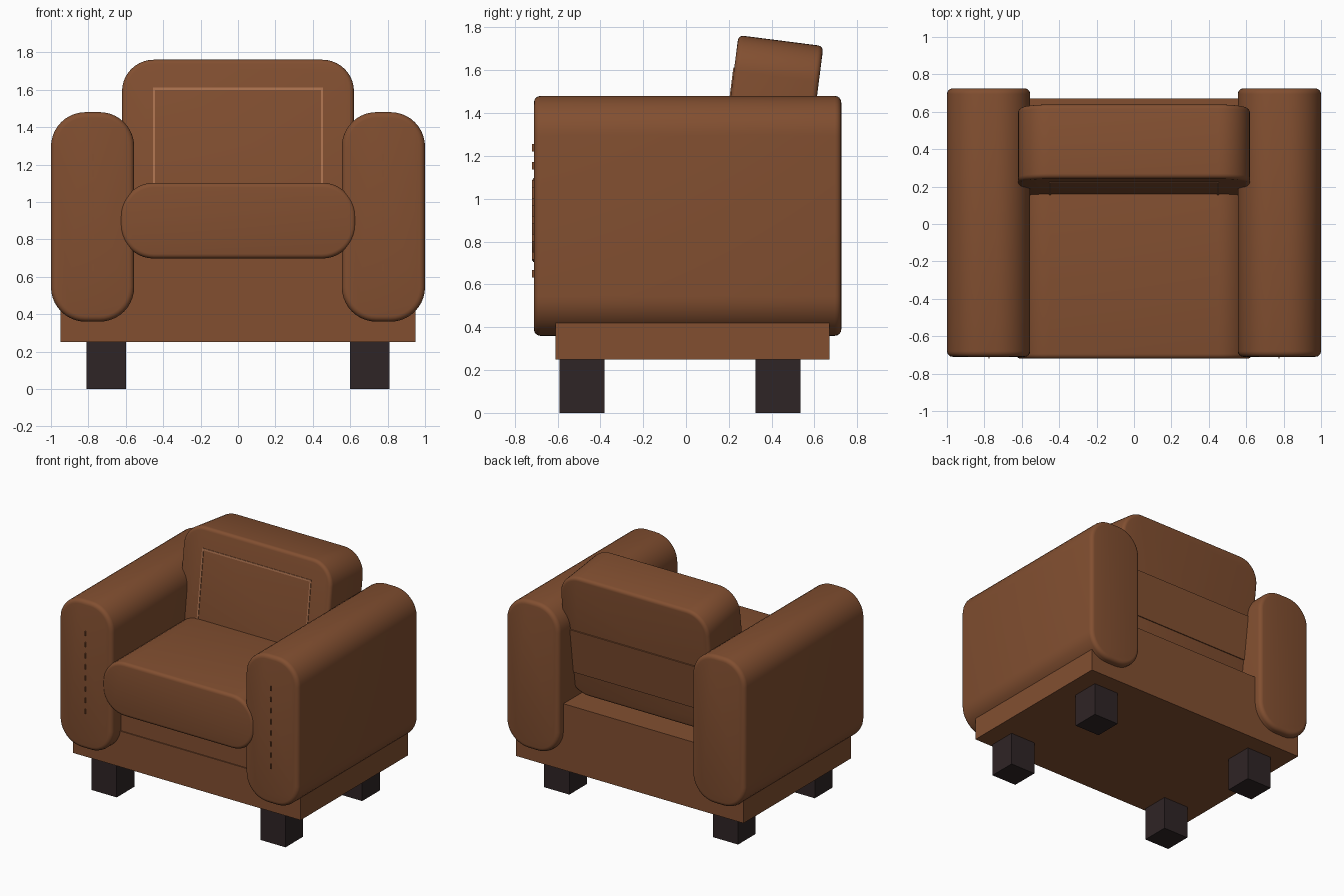
import bpy, bmesh, math
from mathutils import Matrix, Vector

if "Cube" in bpy.data.objects:
    bpy.data.objects.remove(bpy.data.objects["Cube"])


def material(name, rgb):
    m = bpy.data.materials.new(name)
    m.diffuse_color = (*rgb, 1)
    m.use_nodes = True
    m.node_tree.nodes["Principled BSDF"].inputs["Base Color"].default_value = m.diffuse_color
    return m


LEATHER = material("brown_leather", (0.223, 0.078, 0.030))
THREAD = material("light_brown_thread", (0.42, 0.17, 0.08))
WOOD = material("dark_wood", (0.028, 0.018, 0.019))


def block(name, size, loc, mat, radius=0, rim=0, tilt=0):
    """Box whose four depthwise edges get a big radius and whose end rims get a small one."""
    bm = bmesh.new()
    bmesh.ops.create_cube(bm, size=1)
    bmesh.ops.scale(bm, vec=size, verts=bm.verts)
    if radius:
        edges = [e for e in bm.edges
                 if abs(e.verts[0].co.y - e.verts[1].co.y) > size[1] * 0.5]
        bmesh.ops.bevel(bm, geom=edges, offset=radius, segments=10,
                        profile=0.5, affect='EDGES')
    if rim:
        edges = [e for e in bm.edges
                 if abs(e.verts[0].co.y - e.verts[1].co.y) < 1e-5]
        bmesh.ops.bevel(bm, geom=edges, offset=rim, segments=4,
                        profile=0.5, affect='EDGES')
    me = bpy.data.meshes.new(name)
    bm.to_mesh(me)
    bm.free()
    me.materials.append(mat)
    ob = bpy.data.objects.new(name, me)
    bpy.context.collection.objects.link(ob)
    ob.location = loc
    ob.rotation_euler.x = tilt
    if radius or rim:
        bpy.context.view_layer.objects.active = ob
        ob.select_set(True)
        bpy.ops.object.shade_smooth_by_angle(angle=math.radians(35))
        ob.select_set(False)
    return ob


# Plinth and the deck under the seat cushion
block("base", (1.90, 1.28, 0.27), (0, 0.03, 0.385), LEATHER)
block("seat_deck", (1.20, 1.272, 0.24), (0, 0.034, 0.63), LEATHER)

# Seat cushion
block("seat_cushion", (1.26, 1.02, 0.405), (0, -0.21, 0.90), LEATHER, 0.18, 0.025)

# Arms with a stitched line on the front, and legs
for side, s in (("right", 1), ("left", -1)):
    block(side + "_arm", (0.445, 1.435, 1.12), (s * 0.7775, 0.0075, 0.92),
          LEATHER, 0.185, 0.03)
    for i in range(8):
        block(f"{side}_arm_stitch_{i}", (0.007, 0.009, 0.036),
              (s * 0.775, -0.7135, 0.65 + i * 0.084), LEATHER)
    for end, y in (("front", -0.485), ("back", 0.43)):
        block(f"{side}_{end}_leg", (0.21, 0.21, 0.26), (s * 0.705, y, 0.13), WOOD)

# Reclined backrest; its parts are placed in its own tilted frame
TILT = -math.radians(7.3)
CENTRE = Vector((0, 0.383, 1.267))
ROT = Matrix.Rotation(TILT, 3, 'X')


def on_back(name, size, local, mat, radius=0, rim=0):
    block(name, size, CENTRE + ROT @ Vector(local), mat, radius, rim, TILT)


on_back("backrest", (1.24, 0.40, 0.95), (0, 0, 0), LEATHER, 0.17, 0.025)
on_back("rear_panel", (1.14, 0.02, 0.34), (0, 0.198, -0.13), LEATHER)

# Raised seam framing the front of the backrest
on_back("seam_top", (0.91, 0.009, 0.014), (0, -0.2, 0.315), THREAD)
for side, s in (("right", 1), ("left", -1)):
    on_back("seam_" + side, (0.012, 0.009, 0.60), (s * 0.449, -0.2, 0.015), THREAD)
